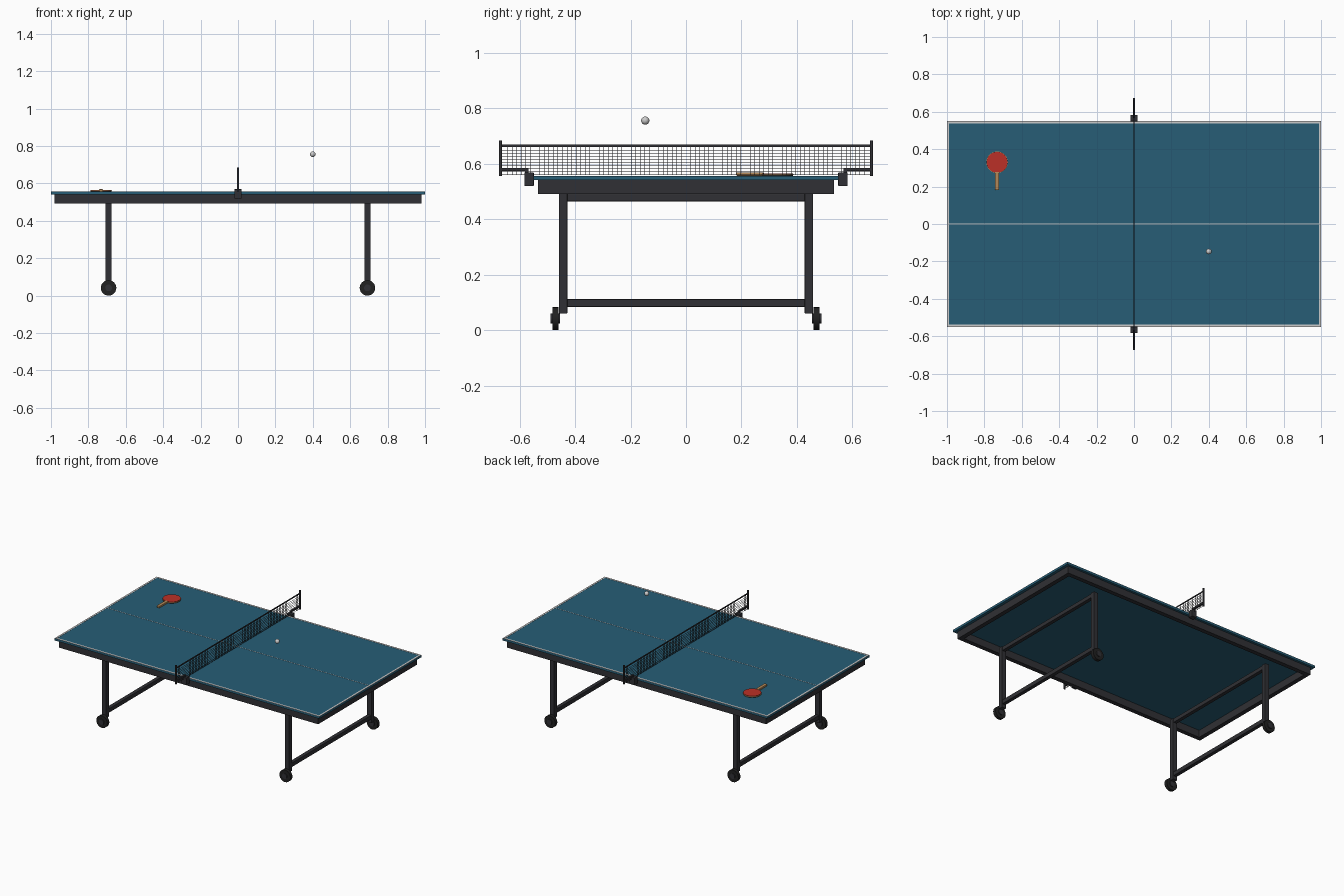
import bpy, bmesh, math
from mathutils import Matrix, Vector

if "Cube" in bpy.data.objects:
    bpy.data.objects.remove(bpy.data.objects["Cube"])


def material(name, rgb):
    m = bpy.data.materials.new(name)
    m.diffuse_color = (*rgb, 1)
    m.use_nodes = True
    m.node_tree.nodes["Principled BSDF"].inputs["Base Color"].default_value = m.diffuse_color
    return m


BLUE = material("blue_surface", (0.02, 0.11, 0.18))
DARK = material("dark_metal", (0.03, 0.03, 0.035))
BLACK = material("black_rubber", (0.015, 0.015, 0.015))
WHITE = material("white_paint", (0.8, 0.8, 0.8))
RED = material("red_rubber", (0.5, 0.03, 0.02))
WOOD = material("wood", (0.45, 0.25, 0.1))


def finish(name, bm, mat, bevel=0, smooth=False):
    bmesh.ops.recalc_face_normals(bm, faces=bm.faces)
    me = bpy.data.meshes.new(name)
    bm.to_mesh(me)
    bm.free()
    ob = bpy.data.objects.new(name, me)
    bpy.context.collection.objects.link(ob)
    me.materials.append(mat)
    if bevel:
        b = ob.modifiers.new("bevel", 'BEVEL')
        b.width = bevel
        b.segments = 2
    if smooth:
        bpy.ops.object.select_all(action='DESELECT')
        ob.select_set(True)
        bpy.context.view_layer.objects.active = ob
        bpy.ops.object.shade_smooth_by_angle(angle=math.radians(35))
    return ob


def boxes(name, ranges, mat, bevel=0):
    """One object from boxes given as (x0, x1, y0, y1, z0, z1)."""
    bm = bmesh.new()
    for x0, x1, y0, y1, z0, z1 in ranges:
        mid = Vector((x0 + x1, y0 + y1, z0 + z1)) / 2
        bmesh.ops.create_cube(bm, size=1, matrix=Matrix.Translation(mid)
                              @ Matrix.Diagonal((x1 - x0, y1 - y0, z1 - z0, 1)))
    return finish(name, bm, mat, bevel)


def side(s, a, b):
    return tuple(sorted((s * a, s * b)))


def cylinder_y(name, parts, x, z, mat, segments=24):
    """Cylinders along y: parts are (radius, y centre, width)."""
    bm = bmesh.new()
    for r, y, w in parts:
        bmesh.ops.create_cone(bm, cap_ends=True, segments=segments, radius1=r, radius2=r, depth=w,
                              matrix=Matrix.Translation((x, y, z)) @ Matrix.Rotation(math.pi / 2, 4, 'X'))
    return finish(name, bm, mat, 0, True)


# Playing surface and painted lines
boxes("table_top", [(-1, 1, -.55, .55, .541, .556)], BLUE)
L0, L1 = .555, .557
boxes("edge_lines",
      [(*side(s, .988, 1), -.55, .55, L0, L1) for s in (-1, 1)]
      + [(-.988, .988, *side(s, .538, .55), L0, L1) for s in (-1, 1)], WHITE)
boxes("centre_line", [(-.988, .988, -.0015, .0015, L0, L1)], WHITE)

# Hollow apron under the top
boxes("apron",
      [(*side(s, .95, .98), -.534, .534, .492, .541) for s in (-1, 1)]
      + [(-.95, .95, *side(s, .504, .534), .492, .541) for s in (-1, 1)], DARK)

# Leg frames with wheels
for sx, end in ((-1, "left"), (1, "right")):
    x = sx * .692
    for sy, face in ((-1, "front"), (1, "back")):
        boxes(f"{end}_{face}_leg", [(x - .016, x + .016, *side(sy, .428, .458), .06, .495)], DARK, .002)
        cylinder_y(f"{end}_{face}_wheel", [(.0415, sy * .471, .022)], x, .0415, BLACK)
        cylinder_y(f"{end}_{face}_hub", [(.018, sy * .471, .034)], x, .0415, DARK)
    for name, z0, z1 in (("upper", .465, .492), ("lower", .084, .112)):
        boxes(f"{end}_{name}_crossbar", [(x - .013, x + .013, -.43, .43, z0, z1)], DARK, .002)

# Net clamps, arms and posts
for sy, face in ((-1, "front"), (1, "back")):
    boxes(f"{face}_net_clamp", [(-.019, .019, *side(sy, .549, .583), .52, .569)], DARK, .002)
    boxes(f"{face}_net_arm", [(-.005, .005, *side(sy, .568, .67), .575, .585),
                              (-.005, .005, *side(sy, .568, .58), .565, .58)], DARK)
    cyl = bmesh.new()
    bmesh.ops.create_cone(cyl, cap_ends=True, segments=16, radius1=.0055, radius2=.0055, depth=.128,
                          matrix=Matrix.Translation((0, sy * .669, .621)))
    finish(f"{face}_net_post", cyl, DARK, 0, True)

# Net of thin strings with a top tape
T = .0008
ROWS, COLS = 9, 80
boxes("net_strings",
      [(-T, T, -.667, .667, z - T, z + T) for z in (.56 + i * .0108 for i in range(ROWS))]
      + [(-T, T, y - T, y + T, .559, .664) for y in (-.66 + i * 1.32 / COLS for i in range(COLS + 1))], DARK)
boxes("net_tape", [(-.002, .002, -.667, .667, .661, .669)], DARK)

# Bat: wooden blade between two rubber sheets, with a handle
PX, PY = -.732, .33
for name, r, z, h, mat in (("bat_lower_rubber", .056, .5575, .003, BLACK),
                           ("bat_blade", .0575, .561, .004, WOOD),
                           ("bat_upper_rubber", .056, .5645, .003, RED)):
    bm = bmesh.new()
    bmesh.ops.create_cone(bm, cap_ends=True, segments=32, radius1=r, radius2=r, depth=h,
                          matrix=Matrix.Translation((PX, PY, z)))
    finish(name, bm, mat, 0, True)
boxes("bat_handle", [(PX - .011, PX + .011, .182, .279, .5565, .569)], WOOD, .003)

# Ball in flight
bm = bmesh.new()
bmesh.ops.create_uvsphere(bm, u_segments=24, v_segments=16, radius=.0148,
                          matrix=Matrix.Translation((.4, -.147, .756)))
finish("ball", bm, WHITE, 0, True)
